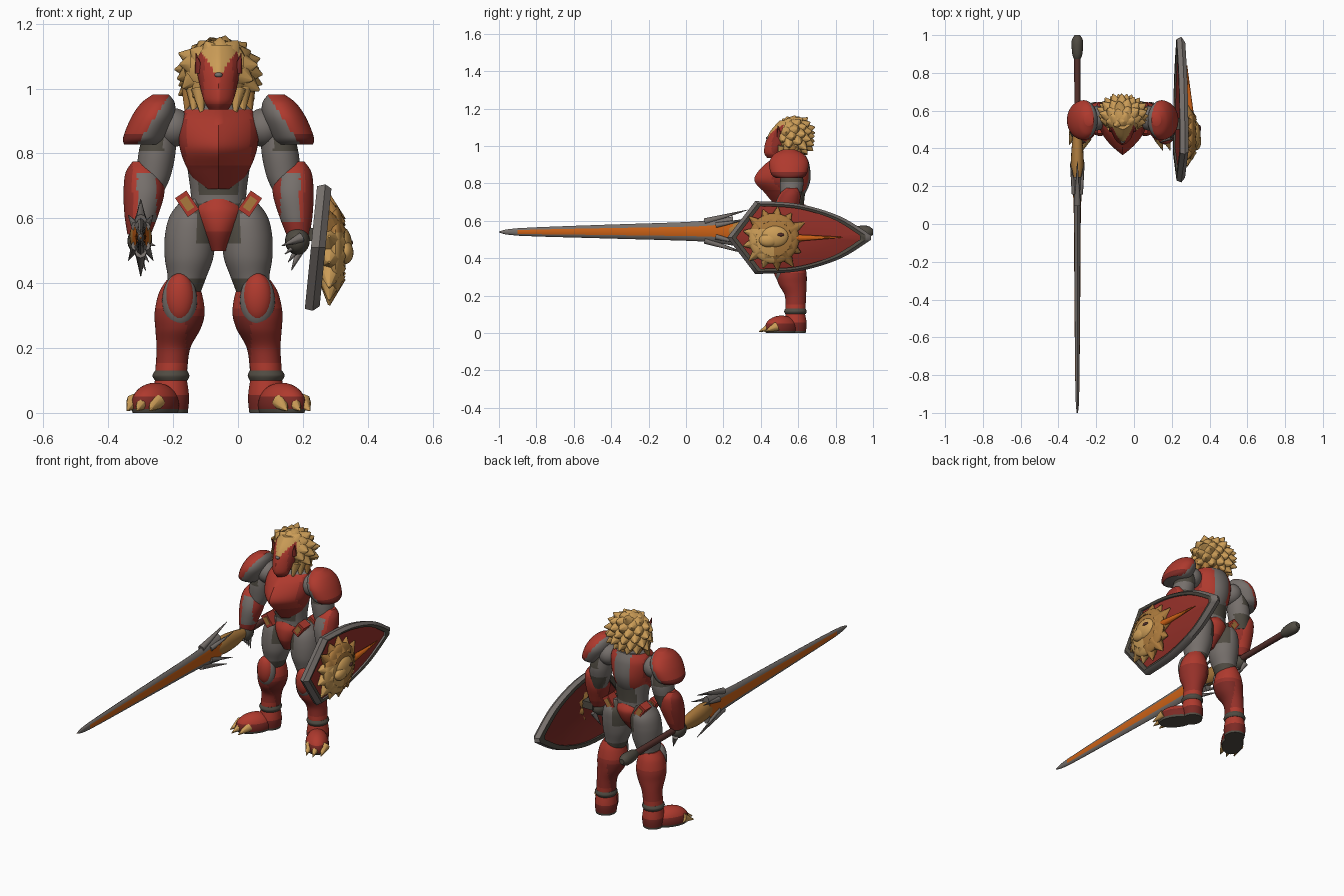
import bpy, bmesh, math, random
from mathutils import Vector, Matrix

if "Cube" in bpy.data.objects:
    bpy.data.objects.remove(bpy.data.objects["Cube"])
random.seed(4)
CX = -0.06      # centre line of the body
SWORD_X = -0.3


def material(name, *rgb):
    m = bpy.data.materials.new(name)
    m.use_nodes = True
    m.diffuse_color = (*rgb, 1)
    bsdf = m.node_tree.nodes["Principled BSDF"]
    bsdf.inputs["Base Color"].default_value = (*rgb, 1)
    bsdf.inputs["Roughness"].default_value = 0.7
    return m


RED = material("armour red", 0.43, 0.042, 0.027)
MID = material("shaded red", 0.3, 0.03, 0.022)
DEEP = material("deep red", 0.2, 0.023, 0.018)
GREY = material("steel grey", 0.18, 0.16, 0.148)
DARK = material("dark grey", 0.08, 0.071, 0.055)
GOLD = material("mane gold", 0.6, 0.335, 0.095)
AMBER = material("dark gold", 0.4, 0.19, 0.045)
ORANGE = material("blade orange", 0.6, 0.12, 0.008)
BROWN = material("grip brown", 0.09, 0.03, 0.025)


def finish(name, bm, mats, rule=None):
    """Rule gets distance from the centre line, y and z of a face."""
    bmesh.ops.recalc_face_normals(bm, faces=bm.faces)
    for f in bm.faces:
        f.smooth = True
        if rule:
            c = f.calc_center_median()
            f.material_index = int(rule(abs(c.x - CX), c.y, c.z))
    me = bpy.data.meshes.new(name)
    bm.to_mesh(me)
    bm.free()
    for m in mats:
        me.materials.append(m)
    me.set_sharp_from_angle(angle=math.radians(45))
    ob = bpy.data.objects.new(name, me)
    bpy.context.collection.objects.link(ob)
    return ob


def smooth_path(points, steps):
    """Catmull-Rom through tuples of any length."""
    out = []
    for i in range(len(points) - 1):
        a, b, c, d = (points[min(max(j, 0), len(points) - 1)] for j in range(i - 1, i + 3))
        for k in range(steps):
            t = k / steps
            out.append([q + t / 2 * (r - p + t * (2*p - 5*q + 4*r - s + t * (3*(q - r) + s - p)))
                        for p, q, r, s in zip(a, b, c, d)])
    return out + [list(points[-1])]


def skin(bm, loops):
    rows = [[bm.verts.new(p) for p in loop] for loop in loops]
    n = len(rows[0])
    for lo, hi in zip(rows, rows[1:]):
        for i in range(n):
            bm.faces.new((lo[i], lo[(i + 1) % n], hi[(i + 1) % n], hi[i]))
    bm.faces.new(rows[0])
    bm.faces.new(rows[-1])


def loft(name, rings, mats, rule=None, side=1, keel=0, n=48, steps=10):
    """Upright form: rings of (offset from centre line, y, z, rx, ry); keel sharpens the front."""
    def depth(a):
        sharp = abs(math.cos(a)) - 1
        return math.sin(a) if math.sin(a) > 0 else (1 - keel) * math.sin(a) + keel * sharp

    bm = bmesh.new()
    skin(bm, [[(CX + side * x + rx * math.cos(a), y + ry * depth(a), z)
               for a in (math.tau * i / n for i in range(n))]
              for x, y, z, rx, ry in smooth_path(rings, steps)])
    return finish(name, bm, mats, rule)


def bar(name, rings, mats, n=16, steps=3):
    """Form lying along y at the sword: rings of (y, z, rx, rz)."""
    bm = bmesh.new()
    skin(bm, [[(SWORD_X + rx * math.cos(a), y, z + rz * math.sin(a))
               for a in (math.tau * i / n for i in range(n))]
              for y, z, rx, rz in smooth_path(rings, steps)])
    return finish(name, bm, mats)


def add_ball(bm, centre, radii, turn=0):
    bmesh.ops.create_uvsphere(bm, u_segments=24, v_segments=16, radius=1, matrix=Matrix.Translation(centre)
                              @ Matrix.Rotation(turn, 4, 'Z') @ Matrix.Diagonal((*radii, 1)))


def ball(name, centre, radii, mat):
    bm = bmesh.new()
    add_ball(bm, centre, radii)
    return finish(name, bm, [mat])


def add_spike(bm, base, tip, radius, n=8):
    base, tip = Vector(base), Vector(tip)
    d = tip - base
    m = Matrix.Translation((base + tip) / 2) @ d.to_track_quat('Z', 'Y').to_matrix().to_4x4()
    bmesh.ops.create_cone(bm, cap_ends=True, segments=n, radius1=radius, radius2=radius * 0.08,
                          depth=d.length, matrix=m)


def spikes(name, items, mat):
    bm = bmesh.new()
    for base, tip, radius in items:
        add_spike(bm, base, tip, radius)
    return finish(name, bm, [mat])


# Torso
loft("pelvis", [(0, .54, .5, .025, .035), (0, .55, .56, .055, .075), (0, .56, .62, .08, .088),
                (0, .56, .66, .06, .07)], [RED, GREY, MID],
     lambda a, y, z: 1 if a > .068 else 2 * (z < .56))
loft("abdomen", [(0, .56, .61, .085, .07), (0, .56, .68, .086, .07), (0, .56, .78, .1, .08)],
     [GREY, DARK], lambda a, y, z: z < .645 or (z > .67 and a < .06))
loft("chest", [(0, .53, .69, .055, .06), (0, .53, .75, .095, .11), (0, .515, .82, .12, .15),
               (0, .54, .9, .122, .12), (0, .57, .95, .09, .07)], [RED, GREY, MID],
     lambda a, y, z: 1 if (y > .57 and a < .045) or (z > .935 and y < .56)
     else 2 * (z < .76 or a > .1), keel=.55)
loft("neck", [(0, .58, .92, .07, .06), (0, .57, 1.0, .05, .05)], [GREY])

# Head and mane
loft("face", [(0, .475, .935, .03, .04), (0, .47, .965, .046, .052), (0, .5, 1.02, .06, .075),
              (0, .53, 1.08, .07, .078), (0, .555, 1.135, .055, .055)], [RED, GOLD, MID],
     lambda a, y, z: 1 if z > 1.032 + 1.5 * a else 2 * (a > .045 or z < .955), keel=.3)
ball("brow_gem", (CX, .437, 1.042), (.012, .01, .008), GREY)
bm = bmesh.new()
centre = Vector((CX, .573, 1.05))
radii = Vector((.108, .085, .1))
add_ball(bm, centre, radii)
COUNT = 70
for i in range(COUNT):
    h = 1 - 2 * (i + .5) / COUNT
    r = math.sqrt(1 - h * h)
    d = Vector((r * math.cos(i * 2.4), r * math.sin(i * 2.4), h))
    if d.y < -.6 or d.z < -.9:
        continue
    p = centre + Vector(a * b for a, b in zip(d, radii)) * .88
    add_spike(bm, p, p + d * random.uniform(.03, .048) + Vector((0, .01, -.008)), .036)
for s in (-1, 1):
    for k in range(3):
        add_spike(bm, (CX + s * (.06 + .015 * k), .515 + .03 * k, 1.0),
                  (CX + s * (.05 + .025 * k), .495 + .03 * k, .91), .026)
finish("mane", bm, [GOLD, AMBER], lambda a, y, z: z < .97 and y > .54)

for s, label in ((-1, "right"), (1, "left")):
    def X(d):
        return CX + s * d

    spikes(label + "_ear", [((X(.058), .5, 1.05), (X(.07), .49, 1.11), .015)], DEEP)
    # Shoulder and arm
    loft(label + "_shoulder_pad", [(.235, .55, .828, .056, .07), (.228, .55, .85, .066, .095),
         (.203, .55, .91, .067, .105), (.187, .55, .955, .052, .08), (.178, .55, .982, .025, .03)],
         [RED, GREY, DEEP], lambda a, y, z: 1 if a < .165 + .65 * (.96 - z)
         else 2 * (z < .858), s)
    ball(label + "_shoulder_joint", (X(.14), .56, .88), (.06, .065, .06), GREY)
    loft(label + "_upper_arm", [(.18, .565, .87, .05, .055), (.19, .565, .8, .057, .063),
         (.2, .56, .73, .052, .055), (.21, .555, .68, .04, .045)], [GREY, DARK],
         lambda a, y, z: (z > .81 and a > .17) or (y > .58 and z < .76), s)
    loft(label + "_forearm", [(.235, .565, .775, .03, .03), (.232, .555, .74, .055, .056),
         (.23, .54, .68, .063, .065), (.238, .525, .61, .052, .055), (.245, .515, .55, .036, .04)],
         [RED, GREY, MID], lambda a, y, z: 1 if y < .53 and .192 < a < .25 and .59 < z < .74
         else 2 * (a > .265 or a < .2 or z < .59), s)
    ball(label + "_hand", (X(.243), .5, .53), (.038, .05, .042), DARK)
    spikes(label + "_claws", [((X(.255), .46 + .028 * k, .54 - .01 * k),
                               (X(.195 + .01 * k), .43 + .03 * k, .515 - .025 * k), .016)
                              for k in range(4)], GREY)
    # Hip plates, front and back
    for y in (.51, .61):
        for name, mat, depth, shrink in (("_hip_plate", RED, .06, 1), ("_hip_inlay", AMBER, .066, .6)):
            bm = bmesh.new()
            bmesh.ops.create_cube(bm, size=1, matrix=Matrix.Translation((X(.097), y, .645))
                                  @ Matrix.Rotation(s * .6, 4, 'Y')
                                  @ Matrix.Diagonal((.042 * shrink, depth, .07 * shrink, 1)))
            finish(label + name, bm, [mat])
    # Leg
    loft(label + "_thigh", [(.075, .57, .66, .035, .045), (.083, .57, .61, .066, .078),
         (.088, .565, .55, .077, .085), (.091, .56, .48, .075, .08), (.097, .56, .42, .06, .066),
         (.11, .56, .36, .05, .055)], [GREY, DARK],
         lambda a, y, z: (a < .07 and z > .52) or z < .415, s)
    loft(label + "_shin", [(.115, .57, .41, .045, .05), (.118, .565, .37, .066, .07),
         (.12, .565, .31, .077, .08), (.125, .57, .26, .07, .075), (.139, .585, .2, .052, .057),
         (.146, .585, .13, .049, .054)], [RED, MID, DEEP],
         lambda a, y, z: 2 if a < .1 and z < .3 else .15 < z < .32, s)
    for name, mat, grow, y in (("_knee_trim", GREY, .008, .51), ("_knee_plate", RED, 0, .503)):
        ball(label + name, (X(.12), y, .355 - grow), (.046 + grow, .037, .076 + grow), mat)
    loft(label + "_ankle_band", [(.146, .585, .1, .05, .054), (.147, .585, .115, .057, .06),
                                 (.146, .585, .13, .05, .054)], [DARK], None, s)
    loft(label + "_heel", [(.147, .585, 0, .052, .055), (.147, .585, .05, .056, .06),
                           (.147, .585, .11, .048, .05)], [RED, DARK, DEEP],
         lambda a, y, z: 1 if z < .012 else 2 * (z < .055), s)
    bm = bmesh.new()
    add_ball(bm, (X(.195), .51, .025), (.06, .1, .068), s * .6)
    bmesh.ops.bisect_plane(bm, geom=bm.verts[:] + bm.edges[:] + bm.faces[:], plane_co=(0, 0, 0),
                           plane_no=(0, 0, -1), clear_outer=True)
    bmesh.ops.holes_fill(bm, edges=[e for e in bm.edges if e.is_boundary])
    finish(label + "_foot", bm, [RED, DARK, DEEP], lambda a, y, z: 1 if z < .01 else 2 * (z < .045))
    toes = [(.19, .435), (.23, .435), (.26, .465)]
    spikes(label + "_toe_claws", [((X(a), y + .02, .034), (X(a + .022), y - .045, .007), .026)
                                  for a, y in toes], GOLD)

# Sword: the orange core runs along both flats of the blade
SIDES = 12
blade = bar("blade", [(-1, .54, .003, .002), (-.9, .54, .01, .02), (-.45, .542, .015, .036),
                      (0, .543, .018, .05), (.15, .545, .022, .062), (.25, .545, .027, .078)],
            [GREY, ORANGE], SIDES)
for i, f in enumerate(blade.data.polygons):
    f.material_index = int(i >= SIDES * 3 and i % SIDES in (0, 5, 6, 11))
bar("guard", [(.2, .545, .02, .03), (.28, .545, .034, .05), (.38, .54, .032, .045), (.48, .54, .022, .024)],
    [AMBER])
bar("grip", [(.44, .54, .017, .018), (.7, .54, .016, .017), (.92, .54, .018, .019)], [BROWN])
bar("pommel", [(.87, .54, .015, .016), (.9, .54, .027, .03), (.97, .54, .03, .033), (1, .54, .014, .014)], [DARK])
prongs = [((SWORD_X, .1, .545 + v * .05), (SWORD_X, .33, .54 + v * .118), .018) for v in (-1, 1)]
prongs += [((SWORD_X + k * .015, .16, .545 + v * .03), (SWORD_X + k * .038, .33, .54 + v * .07), .015)
           for v in (-1, 1) for k in (-1, 1)]
spikes("guard_prongs", prongs, GREY)

# Shield: outline in y and z, swept through a section of (scale, x)
half = smooth_path([(.37, .195), (.6, .18), (.82, .115), (.99, .012)], 8)
front = [(.22 + .15 * k / 5, .195 * k / 5) for k in range(5)]
upper = front + half
outline = upper + [(y, -z) for y, z in reversed(upper[1:])]
section = [(.01, .278), (.3, .276), (.6, .268), (.86, .255), (.86, .265), (.93, .27), (1, .25),
           (.97, .225), (.86, .225), (.86, .235), (.4, .25), (.01, .255)]
bm = bmesh.new()
skin(bm, [[(x + .1 * z * t, .57 + (y - .57) * t, .51 + z * t) for y, z in outline] for t, x in section])
shield = finish("shield", bm, [MID, GREY, DEEP, DARK])
for i, f in enumerate(shield.data.polygons):
    row = i // len(outline)
    f.material_index = 0 if row < 3 else 2 if row >= 9 else 3 if row in (4, 7, 8) else 1
bm = bmesh.new()
bmesh.ops.create_cube(bm, size=1, matrix=Matrix.Translation((.22, .53, .55)) @ Matrix.Diagonal((.06, .06, .04, 1)))
finish("shield_strap", bm, [DARK])

# Beast head on the shield
bm = bmesh.new()
add_ball(bm, (.3, .47, .505), (.034, .135, .135))
for k in range(13):
    a = math.tau * k / 13
    reach = random.uniform(.16, .185)
    add_spike(bm, (.288, .47 + .09 * math.cos(a), .505 + .09 * math.sin(a)),
              (.281, .47 + reach * math.cos(a), .505 + reach * math.sin(a)), .045)
finish("shield_beast_mane", bm, [AMBER, GOLD], lambda a, y, z: z < .56 and y < .47)
bm = bmesh.new()
add_ball(bm, (.318, .475, .515), (.034, .075, .06))
add_ball(bm, (.33, .44, .495), (.026, .05, .036))
finish("shield_beast_face", bm, [GOLD])
ball("shield_beast_eye", (.345, .505, .525), (.01, .02, .009), BROWN)
spikes("shield_horn", [((.3, .54, .507), (.28, .84, .512), .022)], ORANGE)
